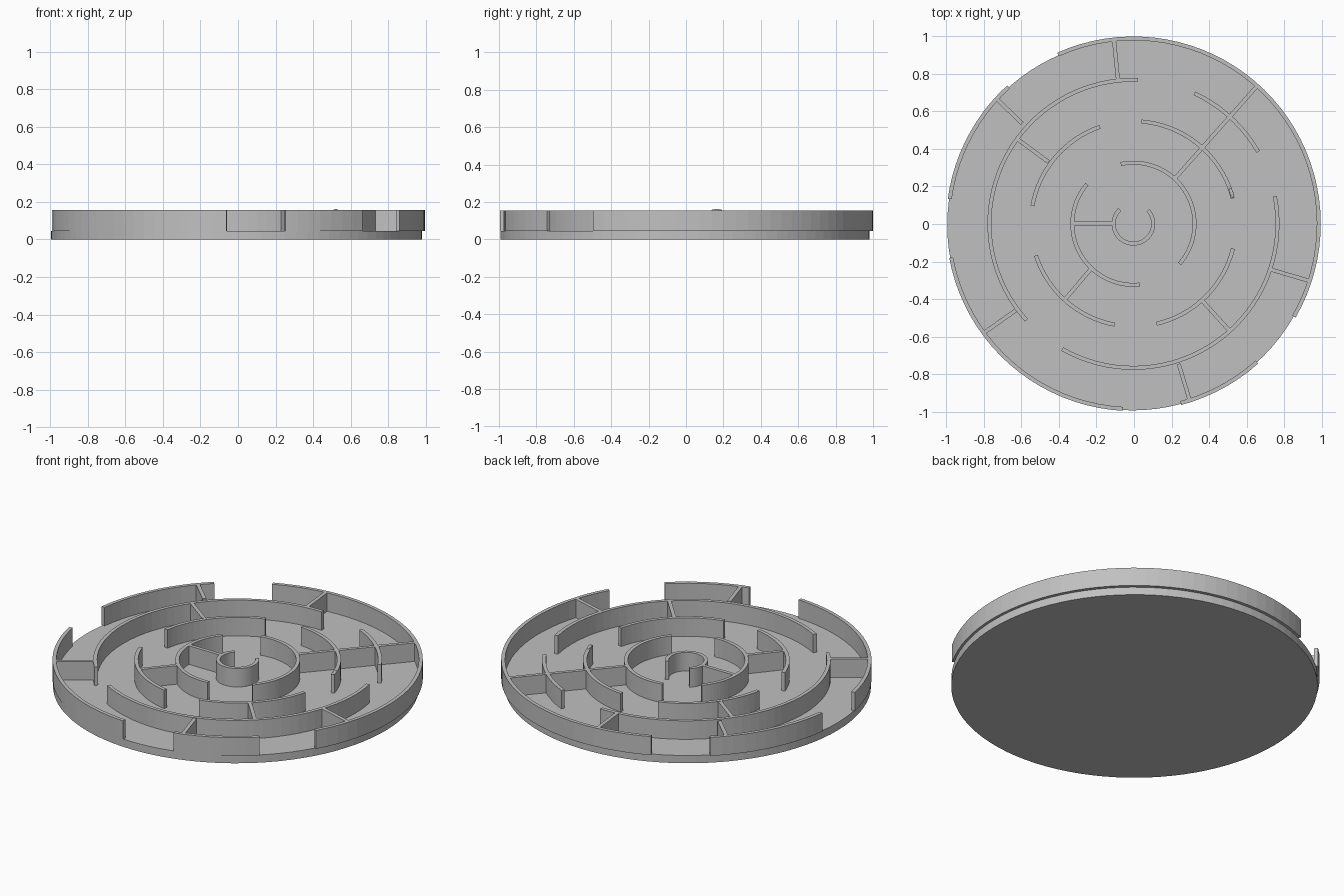
import bpy, bmesh, math
from mathutils import Vector

cube = bpy.data.objects.get("Cube")
if cube:
    bpy.data.objects.remove(cube)

FLOOR, TOP, THICK = 0.046, 0.156, 0.021
CENTRE = Vector((-0.003, 0.001))

grey = bpy.data.materials.new("light_grey")
grey.use_nodes = True
colour = (0.53, 0.53, 0.53, 1)
grey.diffuse_color = colour
grey.node_tree.nodes["Principled BSDF"].inputs["Base Color"].default_value = colour


def finish(name, bm):
    bmesh.ops.recalc_face_normals(bm, faces=bm.faces)
    mesh = bpy.data.meshes.new(name)
    bm.to_mesh(mesh)
    bm.free()
    mesh.materials.append(grey)
    obj = bpy.data.objects.new(name, mesh)
    bpy.context.collection.objects.link(obj)
    return obj


def sweep_wall(name, pairs, low=FLOOR, high=TOP):
    """Closed wall through pairs of inner and outer plan points."""
    bm = bmesh.new()
    rings = [[bm.verts.new((p.x, p.y, z)) for p, z in
              ((a, low), (b, low), (b, high), (a, high))] for a, b in pairs]
    for r, s in zip(rings, rings[1:]):
        for i in range(4):
            j = (i + 1) % 4
            bm.faces.new((r[i], r[j], s[j], s[i]))
    bm.faces.new(rings[0])
    bm.faces.new(rings[-1][::-1])
    return finish(name, bm)


def arc_wall(name, outer, start, end):
    """Curved wall, angles in degrees anticlockwise from +x."""
    steps = max(3, round((end - start) / 3.75))
    pairs = []
    for k in range(steps + 1):
        t = math.radians(start + (end - start) * k / steps)
        d = Vector((math.cos(t), math.sin(t)))
        pairs.append((CENTRE + d * (outer - THICK), CENTRE + d * outer))
    return sweep_wall(name, pairs)


def spoke_wall(name, x1, y1, x2, y2):
    """Straight wall joining two rings."""
    a, b = Vector((x1, y1)), Vector((x2, y2))
    side = (b - a).orthogonal().normalized() * THICK / 2
    return sweep_wall(name, [(a - side, a + side), (b - side, b + side)])


# Base disc, set slightly off the walls' centre
bpy.ops.mesh.primitive_cylinder_add(vertices=96, radius=0.987, depth=FLOOR,
                                    location=(-0.008, -0.006, FLOOR / 2))
base = bpy.context.object
base.name = "base_disc"
base.data.materials.append(grey)

# Concentric rings: outer radius and the arcs left between the gaps
rings = {
    "outer_ring": (0.998, [(-30, 114), (132.4, 172.3), (190.5, 266.7), (284.8, 311.8)]),
    "second_ring": (0.778, [(88.3, 222), (-119.6, 11), (30, 65)]),
    "third_ring": (0.557, [(14.5, 85.5), (109, 170), (198, 259.6), (283, 346)]),
    "fourth_ring": (0.336, [(-41, 102), (139.5, 276)]),
    "centre_ring": (0.116, [(134, 403)]),
}
for name, (radius, arcs) in rings.items():
    for n, (start, end) in enumerate(arcs, 1):
        arc_wall(f"{name}_wall_{n}", radius, start, end)

# Straight dividers between the rings
spokes = [
    (-0.107, 0.985, -0.085, 0.765), (-0.735, 0.67, -0.595, 0.535),
    (-0.625, 0.455, -0.455, 0.33), (0.66, 0.74, 0.22, 0.245),
    (-0.325, 0.003, -0.11, 0.003), (-0.23, -0.24, -0.37, -0.405),
    (-0.63, -0.46, -0.80, -0.58), (0.365, -0.41, 0.51, -0.57),
    (0.238, -0.745, 0.3, -0.95), (0.73, -0.243, 0.94, -0.305),
]
for n, ends in enumerate(spokes, 1):
    spoke_wall(f"divider_{n}", *ends)

# Small raised nub near one end of the third ring
bpy.ops.mesh.primitive_uv_sphere_add(segments=12, ring_count=8, radius=1,
                                     location=(0.52, 0.165, TOP),
                                     rotation=(0, 0, math.radians(18)))
nub = bpy.context.object
nub.name = "wall_nub"
nub.scale = (0.01, 0.03, 0.006)
nub.data.materials.append(grey)
